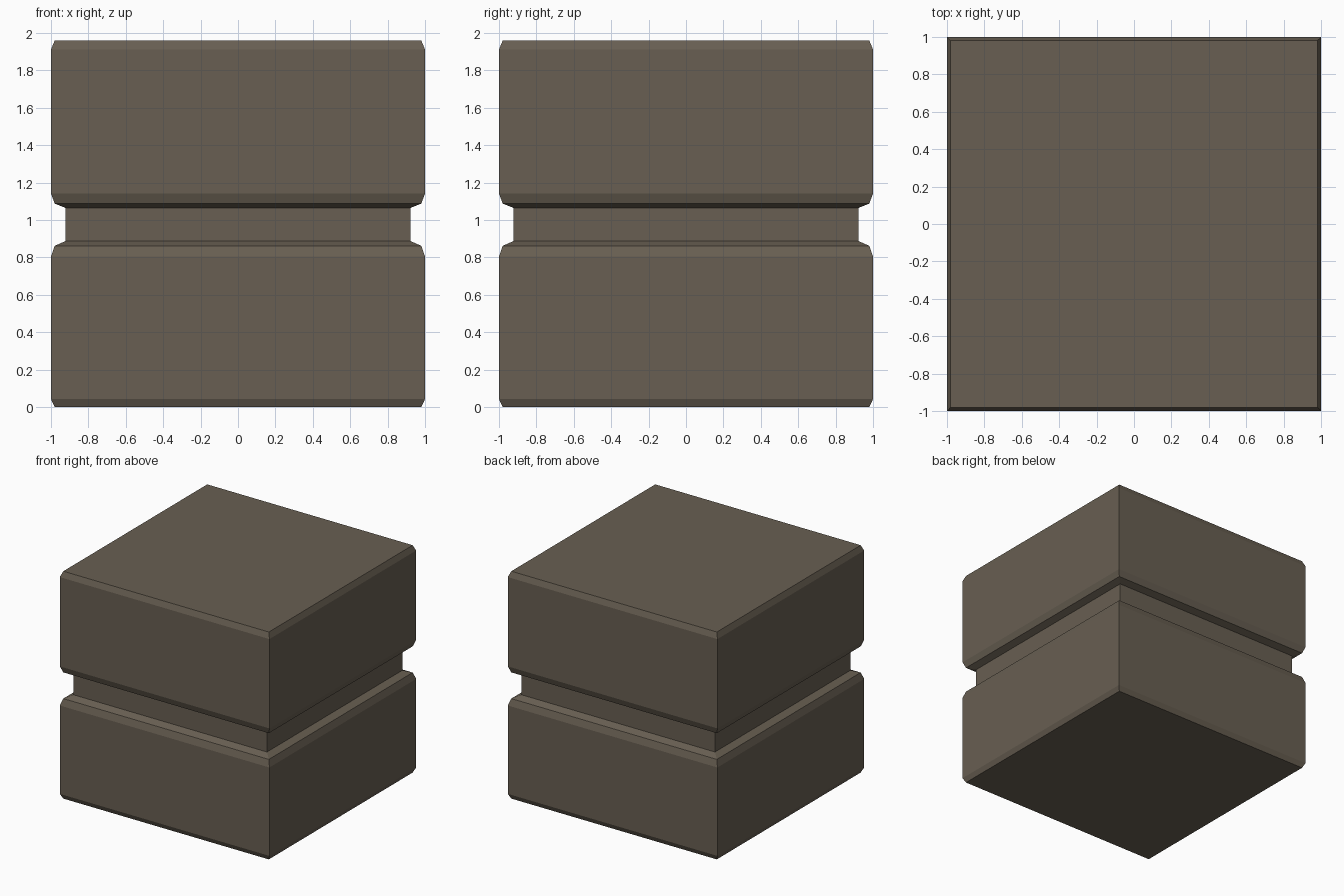
import bpy, bmesh

if "Cube" in bpy.data.objects:
    bpy.data.objects.remove(bpy.data.objects["Cube"])

stone = bpy.data.materials.new("dark brown stone")
stone.diffuse_color = (0.138, 0.114, 0.084, 1)
stone.use_nodes = True
stone.node_tree.nodes["Principled BSDF"].inputs["Base Color"].default_value = stone.diffuse_color


def square_stack(name, profile):
    """Solid with square cross-sections given as (half width, height)."""
    bm = bmesh.new()
    rings = [[bm.verts.new((x * h, y * h, z))
              for x, y in ((-1, -1), (1, -1), (1, 1), (-1, 1))]
             for h, z in profile]
    bm.faces.new(rings[0][::-1])
    bm.faces.new(rings[-1])
    for low, high in zip(rings, rings[1:]):
        for i in range(4):
            j = (i + 1) % 4
            bm.faces.new((low[i], low[j], high[j], high[i]))
    bmesh.ops.recalc_face_normals(bm, faces=bm.faces)
    mesh = bpy.data.meshes.new(name)
    bm.to_mesh(mesh)
    bm.free()
    mesh.materials.append(stone)
    bpy.context.collection.objects.link(bpy.data.objects.new(name, mesh))


# Two bevelled blocks joined by a recessed neck, as one closed surface
square_stack("grooved_block", [
    (0.98, 0.0), (1.0, 0.043), (1.0, 0.805), (0.98, 0.862),   # lower block
    (0.922, 0.888), (0.922, 1.065),                           # recessed neck
    (0.98, 1.088), (1.0, 1.142), (1.0, 1.912), (0.98, 1.96),  # upper block
])
